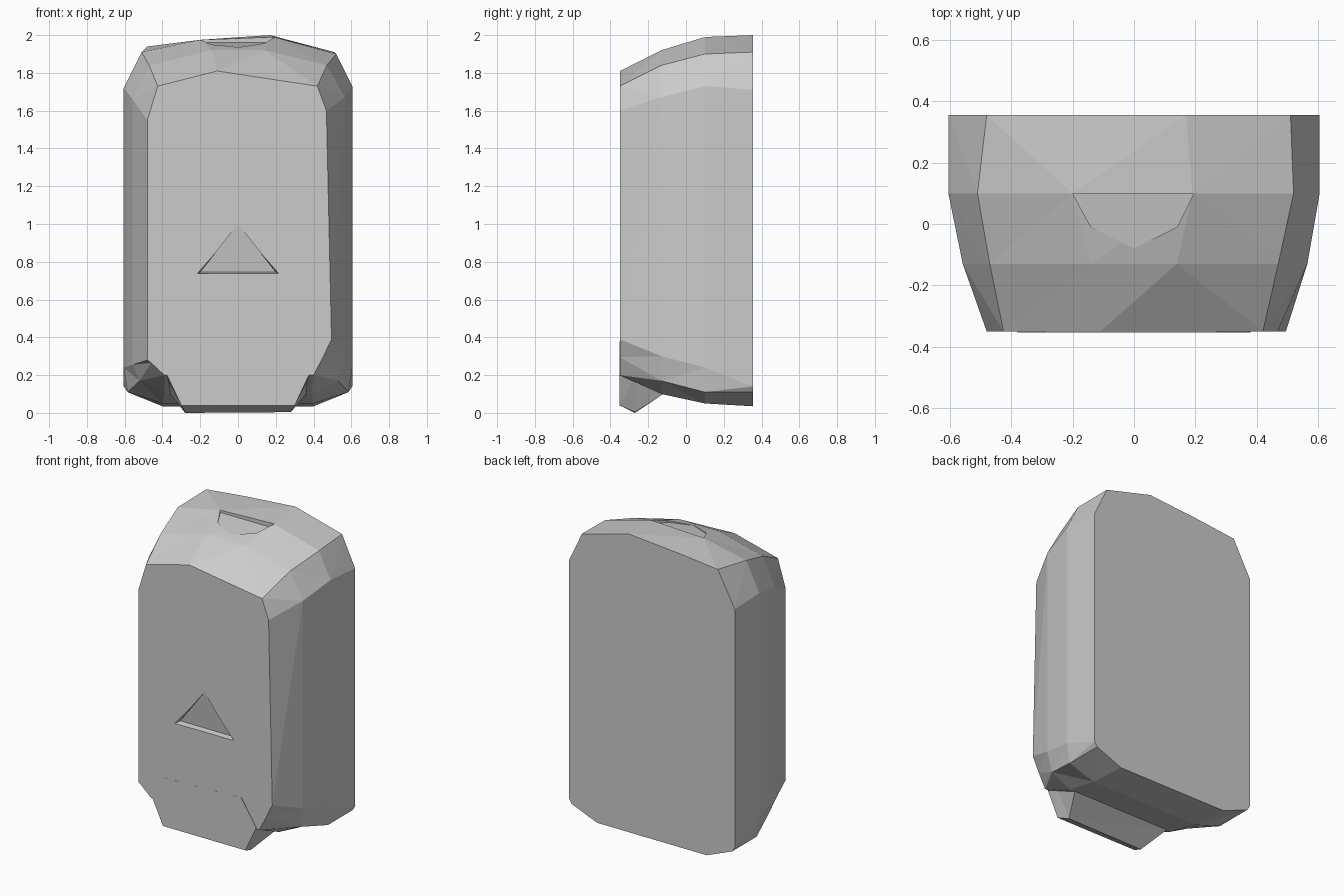
import bpy, bmesh

if "Cube" in bpy.data.objects:
    bpy.data.objects.remove(bpy.data.objects["Cube"])


def make_object(name, bm):
    bmesh.ops.recalc_face_normals(bm, faces=bm.faces)
    mesh = bpy.data.meshes.new(name)
    bm.to_mesh(mesh)
    bm.free()
    obj = bpy.data.objects.new(name, mesh)
    bpy.context.collection.objects.link(obj)
    return obj


def loft(name, rings):
    """Skin matching closed rings and cap both ends."""
    bm = bmesh.new()
    loops = [[bm.verts.new(p) for p in ring] for ring in rings]
    n = len(loops[0])
    for a, b in zip(loops, loops[1:]):
        for i in range(n):
            j = (i + 1) % n
            bm.faces.new((a[i], a[j], b[j], b[i]))
    bm.faces.new(loops[0])
    bm.faces.new(loops[-1])
    # fold the warped side panels into flat facets
    bmesh.ops.triangulate(bm, faces=[f for f in bm.faces if len(f.verts) == 4])
    return make_object(name, bm)


def section(y, pts):
    return [(x, y, z) for x, z in pts]


def carve(target, cutter):
    cutter.hide_render = True
    cutter.hide_viewport = False
    cutter.display_type = 'WIRE'
    mod = target.modifiers.new("carve_" + cutter.name, 'BOOLEAN')
    mod.operation = 'DIFFERENCE'
    mod.solver = 'EXACT'
    mod.object = cutter


# Dispenser housing: chamfered outlines from the wall side to the front
back = [(-.40, .035), (-.585, .11), (-.605, .14), (-.605, 1.71), (-.48, 1.94), (-.2, 1.97),
        (.17, 2.0), (.51, 1.91), (.605, 1.71), (.605, .14), (.585, .11), (.40, .035)]
middle = [(-.40, .05), (-.585, .11), (-.605, .24), (-.605, 1.72), (-.51, 1.91), (-.2, 1.975),
          (.19, 1.99), (.52, 1.90), (.605, 1.73), (.605, .24), (.585, .11), (.40, .05)]
shoulder = [(-.39, .10), (-.52, .17), (-.558, .255), (-.558, 1.66), (-.47, 1.84), (-.14, 1.92),
            (.14, 1.92), (.47, 1.84), (.565, 1.67), (.565, .30), (.53, .17), (.39, .10)]
front = [(-.39, .20), (-.46, .265), (-.48, .28), (-.48, 1.55), (-.425, 1.73), (-.11, 1.81),
         (.10, 1.778), (.42, 1.73), (.468, 1.60), (.495, .39), (.45, .295), (.40, .20)]
housing = loft("dispenser_housing", [section(.355, back), section(.10, middle),
                                     section(-.13, shoulder), section(-.35, front)])

# Triangular level window, deepest along its lower edge
outer = [(0, -.40, 1.0), (.235, -.40, .73), (-.24, -.40, .725)]
inner = [(0, -.348, 1.0), (.235, -.325, .73), (-.24, -.325, .725)]
inner[1] = (.20, -.315, .745)
inner[2] = (-.20, -.315, .745)
carve(housing, loft("window_cutter", [outer, inner]))

# Shallow catch recess in the sloping top
catch = [(-.2, .10), (.195, .10), (.14, -.01), (0, -.08), (-.14, -.01)]
carve(housing, loft("catch_cutter", [
    [(x, y, 1.935 + (y + .08) * .14) for x, y in catch],
    [(x, y, 2.1) for x, y in catch]]))

# Outlet nozzle hanging below the front edge
nozzle_front = [(-.29, .36), (.27, .38), (.38, .21), (.30, .04), (-.30, .04), (-.38, .21)]
nozzle_lip = [(-.29, .34), (.27, .34), (.38, .19), (.28, .004), (-.28, .0), (-.38, .19)]
nozzle_back = [(-.29, .30), (.27, .30), (.38, .17), (.36, .10), (-.36, .10), (-.38, .17)]
loft("outlet_nozzle", [section(-.353, nozzle_front), section(-.27, nozzle_lip),
                       section(-.12, nozzle_back)])
